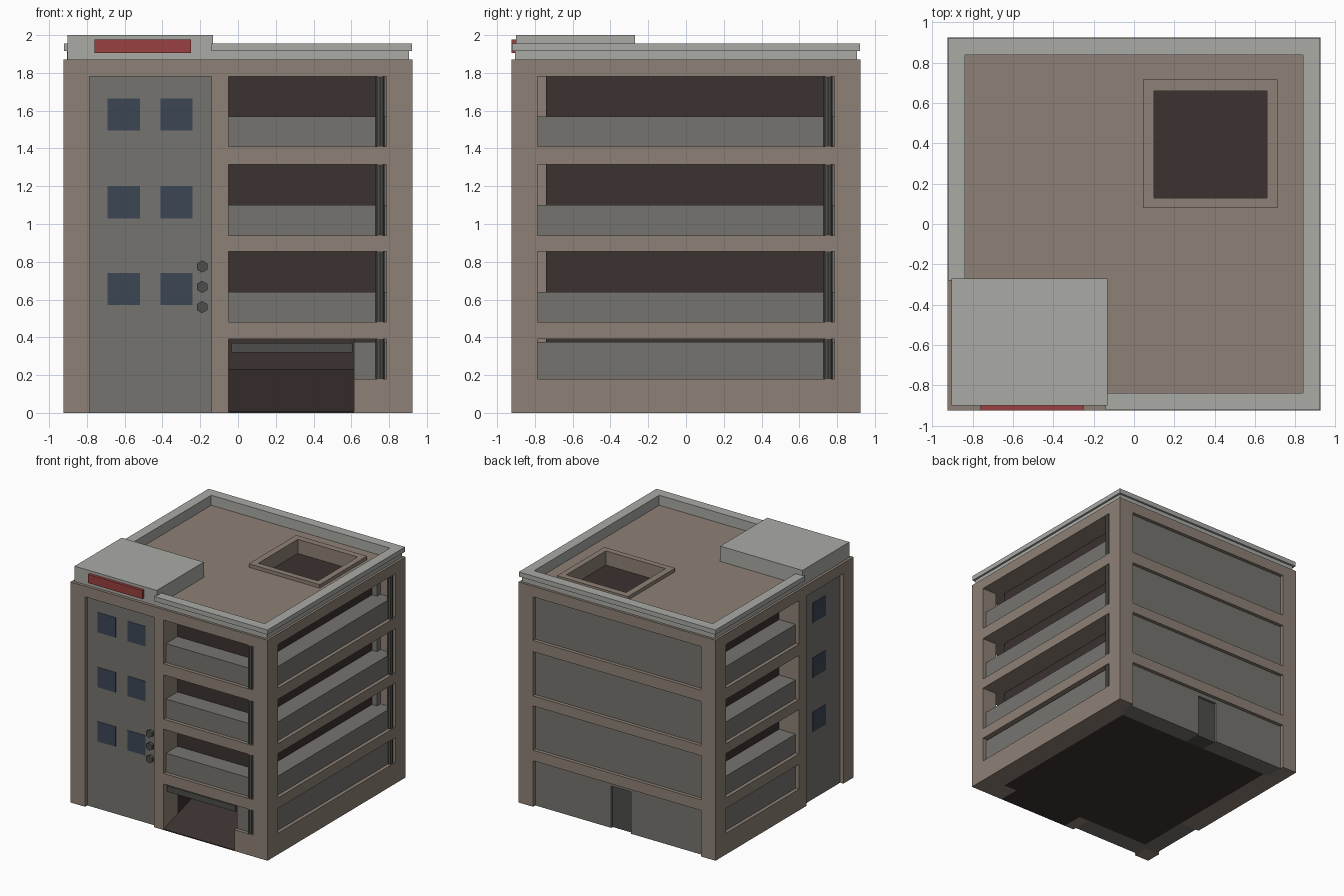
import bpy, bmesh, math

if "Cube" in bpy.data.objects:
    bpy.data.objects.remove(bpy.data.objects["Cube"])


def mat(name, rgb):
    m = bpy.data.materials.new(name)
    m.diffuse_color = (*rgb, 1)
    m.use_nodes = True
    m.node_tree.nodes["Principled BSDF"].inputs["Base Color"].default_value = m.diffuse_color
    return m


BROWN = mat("brown_concrete", (0.27, 0.22, 0.18))
PANEL = mat("grey_panel", (0.18, 0.175, 0.16))
CAP = mat("light_grey", (0.40, 0.40, 0.38))
DARK = mat("dark_interior", (0.045, 0.032, 0.03))
GLASS = mat("blue_glass", (0.045, 0.062, 0.09))
RED = mat("red_sign", (0.32, 0.05, 0.05))
METAL = mat("dark_metal", (0.075, 0.078, 0.07))


def finish(name, bm, material):
    bmesh.ops.recalc_face_normals(bm, faces=bm.faces)
    me = bpy.data.meshes.new(name)
    bm.to_mesh(me)
    bm.free()
    ob = bpy.data.objects.new(name, me)
    bpy.context.collection.objects.link(ob)
    if material:
        me.materials.append(material)
    return ob


def prism(name, outline, z0, z1, material):
    bm = bmesh.new()
    face = bm.faces.new([bm.verts.new((x, y, z0)) for x, y in outline])
    ext = bmesh.ops.extrude_face_region(bm, geom=[face])
    for g in ext["geom"]:
        if isinstance(g, bmesh.types.BMVert):
            g.co.z = z1
    return finish(name, bm, material)


def box(name, x0, x1, y0, y1, z0, z1, material):
    return prism(name, [(x0, y0), (x1, y0), (x1, y1), (x0, y1)], z0, z1, material)


def on_side(name, side, a0, a1, d0, d1, z0, z1, material):
    """Box on a facade: a runs along the wall, d is the distance outward."""
    if side == "front":
        return box(name, a0, a1, -d1, -d0, z0, z1, material)
    if side == "back":
        return box(name, a0, a1, d0, d1, z0, z1, material)
    if side == "right":
        return box(name, d0, d1, a0, a1, z0, z1, material)
    return box(name, -d1, -d0, a0, a1, z0, z1, material)


def cylinder(name, loc, r, depth, sides, material, along_y=False):
    bm = bmesh.new()
    bmesh.ops.create_cone(bm, cap_ends=True, segments=sides, radius1=r, radius2=r, depth=depth)
    ob = finish(name, bm, material)
    ob.location = loc
    if along_y:
        ob.rotation_euler.x = math.pi / 2
    return ob


O, P, IN, E = 0.925, 0.895, 0.74, 0.787     # outer face, panel face, inner face, opening edge
FLOORS = [(0.48, 0.855), (0.94, 1.315), (1.41, 1.78)]
BEAMS = [(0.39, 0.48), (0.855, 0.94), (1.315, 1.41)]
SPANS = {"front": (-0.05, E), "right": (-E, E), "left": (-0.19, E), "back": (-E, E)}

# Corner piers and the piers beside the stair tower
for sx in (-1, 1):
    for sy in (-1, 1):
        xs, ys = sorted((sx * E, sx * O)), sorted((sy * E, sy * O))
        box("corner_pier", *xs, *ys, 0, 1.78, BROWN)
on_side("tower_pier_front", "front", -0.14, -0.05, IN, O, 0, 1.78, BROWN)
on_side("tower_pier_left", "left", -0.295, -0.19, IN, O, 0, 1.78, BROWN)

# Beams, gallery parapets and closed back panels
for side, (a0, a1) in SPANS.items():
    for z0, z1 in BEAMS:
        on_side(side + "_beam", side, a0, a1, IN, O, z0, z1, BROWN)
    for z0, z1 in FLOORS:
        top = z1 if side == "back" else z0 + 0.16
        on_side(side + "_parapet", side, a0, a1, IN, P, z0, top, PANEL)

# Ground floor sills and infill
for side, (a0, a1) in (("front", (0.615, E)), ("right", (-E, E)), ("left", (-0.19, E))):
    on_side(side + "_ground_sill", side, a0, a1, IN, O, 0, 0.18, BROWN)
    on_side(side + "_ground_infill", side, a0, a1, IN, P, 0.18, 0.375, PANEL)

# Back ground wall with a recessed door
on_side("back_ground_panel", "back", -E, -0.11, IN, P, 0, 0.39, PANEL)
on_side("back_ground_panel", "back", 0.075, E, IN, P, 0, 0.39, PANEL)
on_side("door_head", "back", -0.11, 0.075, IN, P, 0.355, 0.39, PANEL)
on_side("back_door", "back", -0.11, 0.075, IN, 0.875, 0, 0.355, METAL)

# Stair tower panels and windows
on_side("tower_panel_front", "front", -E, -0.14, IN, P, 0, 1.78, PANEL)
on_side("tower_panel_left", "left", -E, -0.295, IN, P, 0, 1.78, PANEL)
for z in (0.57, 1.03, 1.495):
    for x in (-0.69, -0.41):
        on_side("tower_window", "front", x, x + 0.17, 0.89, 0.898, z, z + 0.17, GLASS)
    on_side("tower_side_window", "left", -0.59, -0.42, 0.89, 0.898, z, z + 0.17, GLASS)

# Hexagonal wall discs
for z in (0.56, 0.667, 0.775):
    cylinder("hex_disc", (-0.19, -0.905, z), 0.032, 0.036, 6, METAL, True)

# Drain pipes at the right end of the open galleries
for z0, z1 in FLOORS + [(0.18, 0.39)]:
    for x, y in ((0.752, -0.9), (0.9, 0.752)):
        cylinder("drain_pipe", (x, y, (z0 + z1) / 2), 0.023, z1 - z0, 8, METAL)

# Dark interior core with the entry passage and its ramp
box("core_upper", -IN, IN, -IN, IN, 0.39, 1.78, DARK)
box("core_ground_left", -IN, -0.05, -IN, IN, 0, 0.39, DARK)
box("core_ground_right", 0.615, IN, -IN, IN, 0, 0.39, DARK)
box("core_ground_back", -0.05, 0.615, -0.2, IN, 0, 0.39, DARK)
ramp = box("entry_ramp", -0.05, 0.615, -O, -0.2, 0, 0.23, DARK)
for v in ramp.data.vertices:
    if v.co.y < -0.5 and v.co.z > 0.1:
        v.co.z = 0.008
on_side("entry_height_bar", "front", -0.035, 0.605, 0.85, 0.9, 0.32, 0.37, METAL)

# Roof slab and raised rim, both cut by the light well
slab = box("roof_slab", -O, O, -O, O, 1.78, 1.87, BROWN)
rim = box("light_well_rim", 0.045, 0.71, 0.08, 0.715, 1.87, 1.9, BROWN)
cutter = box("light_well_cutter", 0.1, 0.66, 0.13, 0.66, 1.7, 2.1, None)
cutter.hide_render = True
cutter.hide_viewport = True
cutter.display_type = "WIRE"
for ob in (slab, rim):
    m = ob.modifiers.new("light_well", "BOOLEAN")
    m.operation, m.object, m.solver = "DIFFERENCE", cutter, "EXACT"

# Stepped roof parapet, open at the tower corner
for name, o, z0, z1 in (("roof_parapet", 0.905, 1.87, 1.915), ("roof_parapet_cap", 0.922, 1.915, 1.955)):
    i = 0.838
    prism(name, [(-0.14, -o), (o, -o), (o, o), (-o, o), (-o, -0.28), (-i, -0.28),
                 (-i, i), (i, i), (i, -i), (-0.14, -i)], z0, z1, CAP)

# Tower head and red sign board
box("tower_head", -0.903, -0.132, -0.9, -0.27, 1.87, 2.0, CAP)
box("sign_board", -0.76, -0.25, -0.925, -0.9, 1.905, 1.977, RED)
